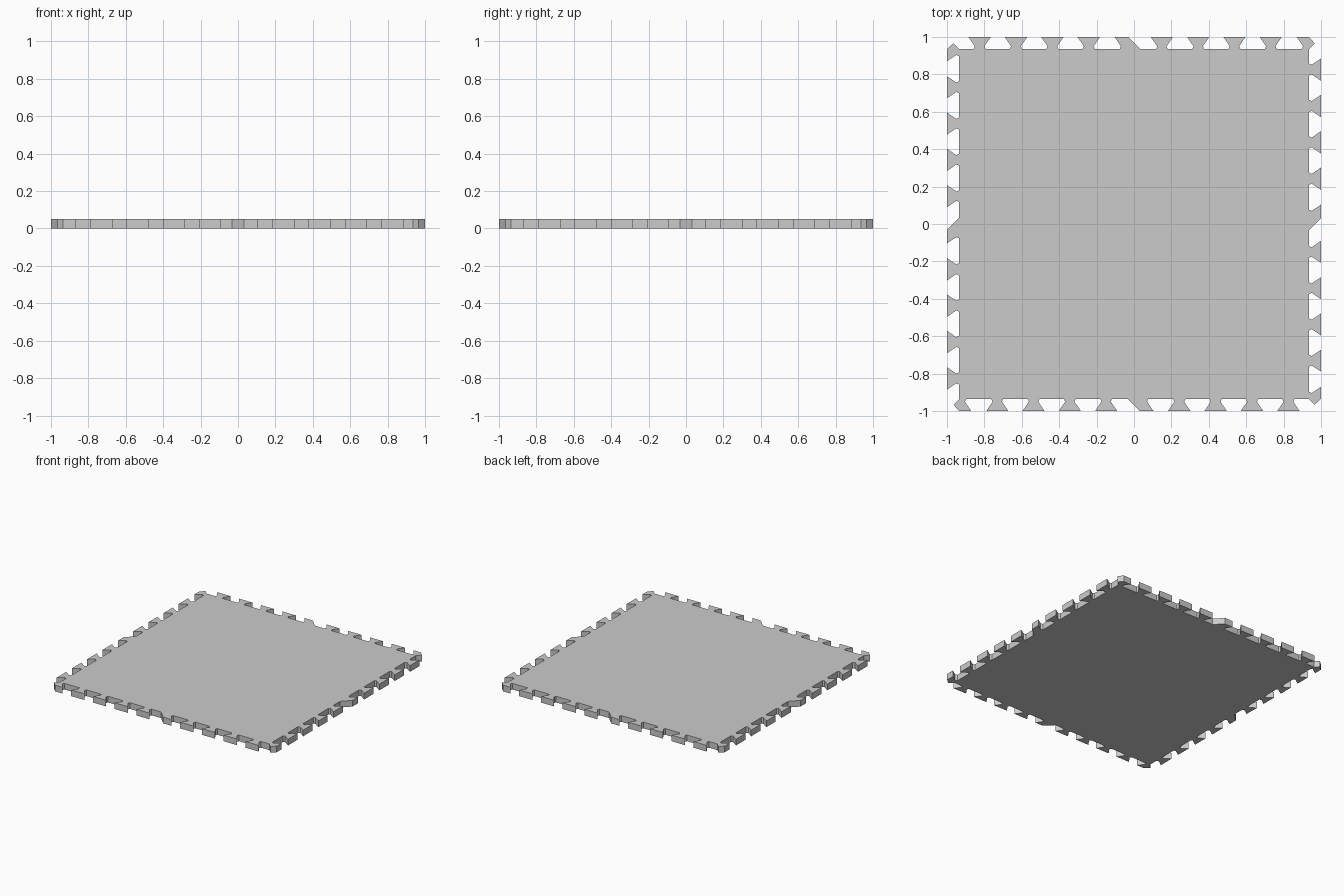
import bpy, bmesh

if "Cube" in bpy.data.objects:
    bpy.data.objects.remove(bpy.data.objects["Cube"])

HEIGHT = 0.05          # mat thickness
OUT, NECK, ROOT = 1.0, 0.95, 0.935   # distances from the centre
NECK_IN, ROOT_IN = 0.034, 0.027      # undercut of each dovetail


def flank_down(x):
    # right side of a tooth, tip to root
    return [(x, -OUT), (x - NECK_IN, -NECK), (x - ROOT_IN, -ROOT)]


def flank_up(x):
    # left side of a tooth, root to tip
    return [(x + ROOT_IN, -ROOT), (x + NECK_IN, -NECK), (x, -OUT)]


def side_profile():
    # one edge of the mat, left to right, along -y
    pts = [(-0.935, -OUT)] + flank_down(-0.87)
    for i in range(4):
        left = -0.79 + i * 0.194
        pts += flank_up(left) + flank_down(left + 0.118)
    # slanted half tooth at the middle
    pts += [(-0.033, -ROOT), (0.032, -OUT)] + flank_down(0.104)
    for i in range(4):
        left = 0.182 + i * 0.1945
        pts += flank_up(left) + flank_down(left + 0.12)
    # notched corner
    pts += [(ROOT, -ROOT), (0.966, -0.966)]
    return pts


# full outline: the same edge turned four times
outline = []
edge = side_profile()
for _ in range(4):
    outline += edge
    edge = [(-y, x) for x, y in edge]

# extrude the outline into a slab
bm = bmesh.new()
base = bm.faces.new([bm.verts.new((x, y, 0)) for x, y in outline])
ext = bmesh.ops.extrude_face_region(bm, geom=[base], use_keep_orig=True)
top = [v for v in ext["geom"] if isinstance(v, bmesh.types.BMVert)]
bmesh.ops.translate(bm, verts=top, vec=(0, 0, HEIGHT))
bmesh.ops.recalc_face_normals(bm, faces=bm.faces)

mesh = bpy.data.meshes.new("floor_mat_tile")
bm.to_mesh(mesh)
bm.free()
mat_tile = bpy.data.objects.new("floor_mat_tile", mesh)
bpy.context.collection.objects.link(mat_tile)
